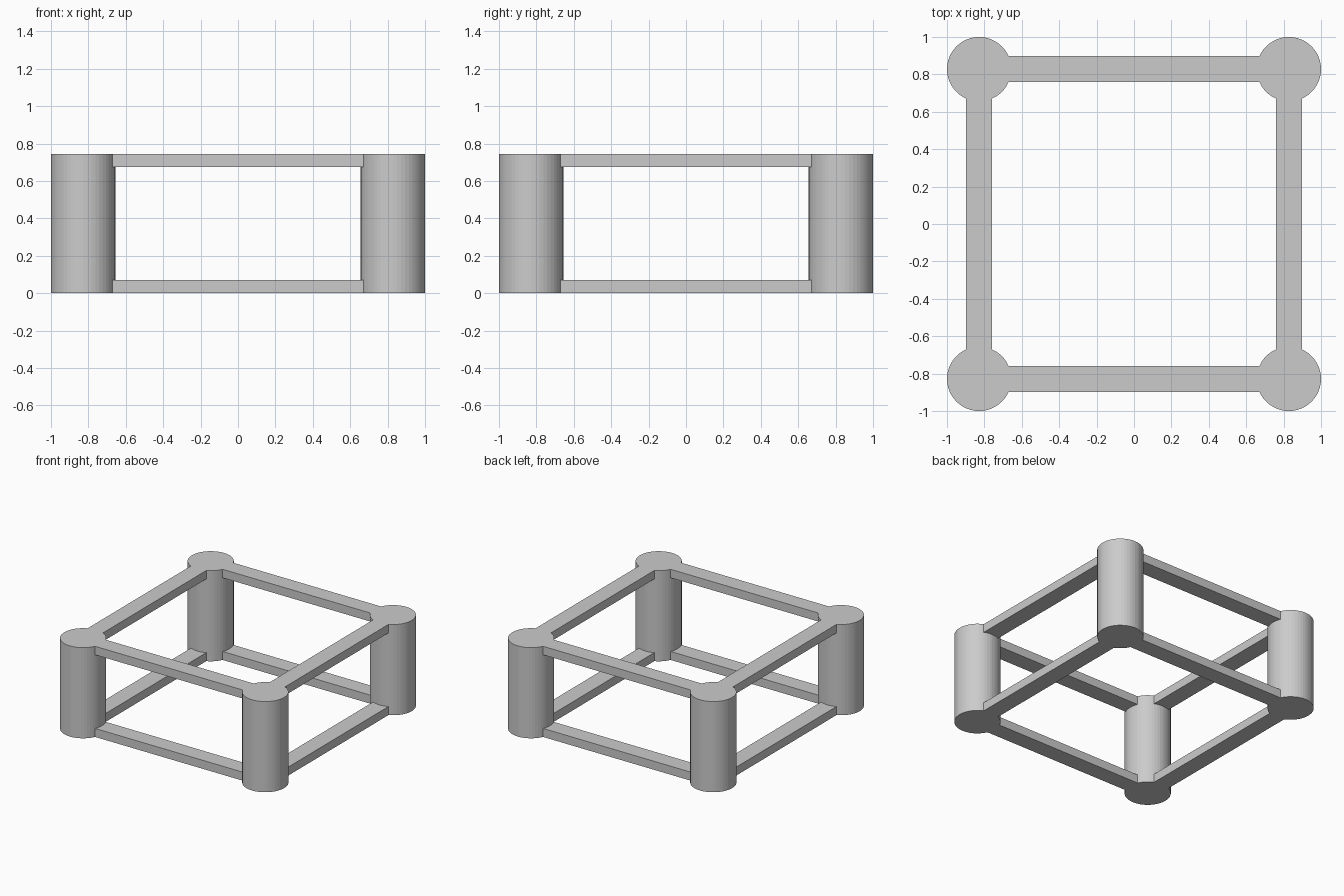
import bpy, bmesh
from mathutils import Matrix

if "Cube" in bpy.data.objects:
    bpy.data.objects.remove(bpy.data.objects["Cube"])

R, C, H = 0.172, 0.828, 0.745      # post radius, post centre offset, height
W, T, REACH = 0.14, 0.07, 0.74     # rail width, thickness, half length


def make_object(name, bm):
    mesh = bpy.data.meshes.new(name)
    bm.to_mesh(mesh)
    bm.free()
    obj = bpy.data.objects.new(name, mesh)
    bpy.context.collection.objects.link(obj)
    return obj


# Four round corner posts
bm = bmesh.new()
for x in (-C, C):
    for y in (-C, C):
        bmesh.ops.create_cone(bm, cap_ends=True, segments=48, radius1=R, radius2=R,
                              depth=H, matrix=Matrix.Translation((x, y, H / 2)))
frame = make_object("post_and_rail_frame", bm)

# Square loops of rails at the bottom and top, ends buried inside the posts
bm = bmesh.new()
for z in (T / 2, H - T / 2):
    for s in (-C, C):
        for pos, size in (((0, s, z), (2 * REACH, W, T)), ((s, 0, z), (W, 2 * REACH, T))):
            bmesh.ops.create_cube(bm, size=1, matrix=Matrix.Translation(pos)
                                  @ Matrix.Diagonal((*size, 1)))
rails = make_object("rails", bm)

# Merge rails and posts into one clean shell
mod = frame.modifiers.new("merge_rails", 'BOOLEAN')
mod.operation = 'UNION'
mod.solver = 'EXACT'
mod.object = rails
bpy.context.view_layer.objects.active = frame
frame.select_set(True)
bpy.ops.object.modifier_apply(modifier=mod.name)
bpy.data.objects.remove(rails)
bpy.ops.object.shade_smooth_by_angle(angle=0.1)
